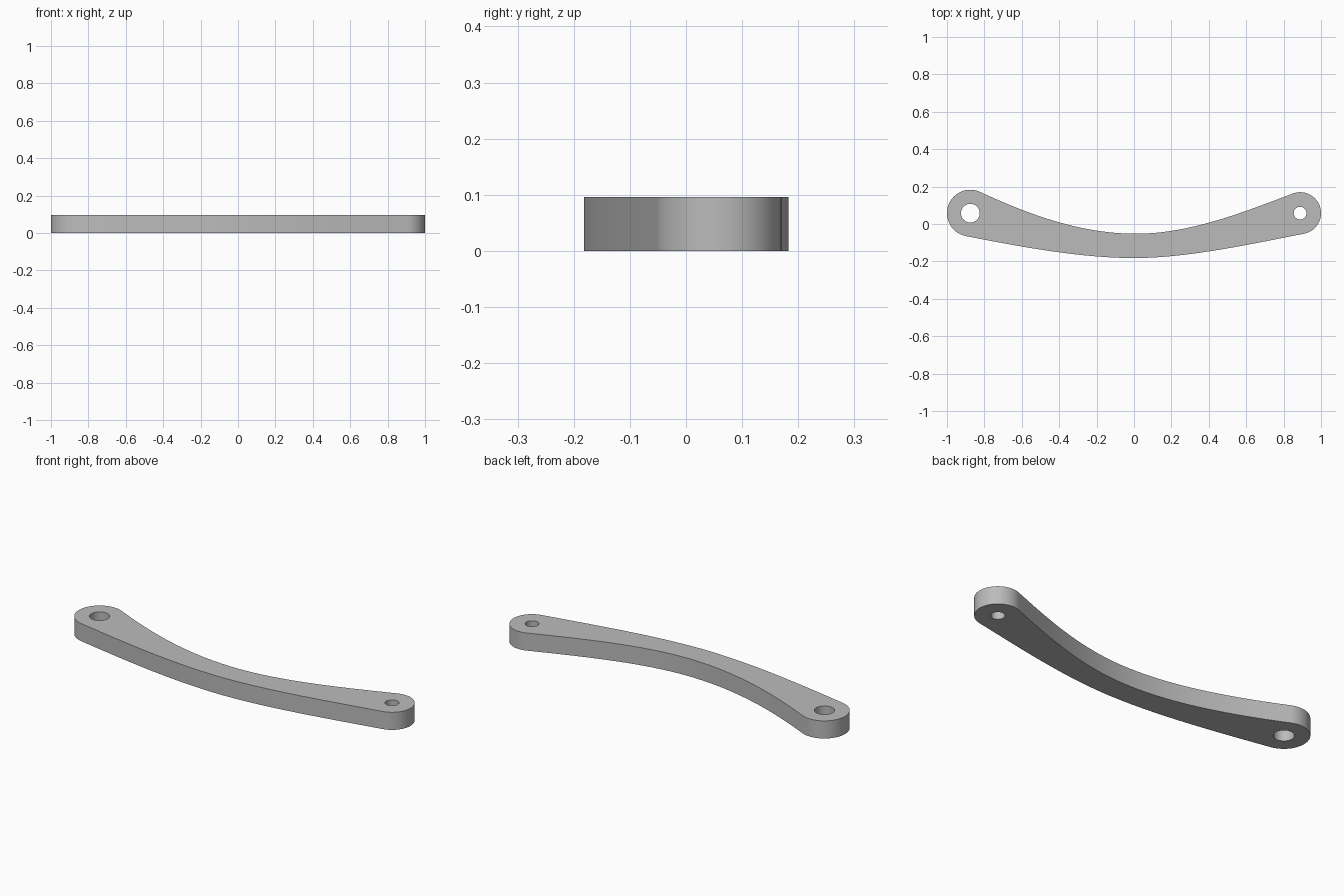
import bpy, bmesh
from math import sin, cos, tan, radians, tau
from mathutils import Vector
from mathutils.geometry import interpolate_bezier

if "Cube" in bpy.data.objects:
    bpy.data.objects.remove(bpy.data.objects["Cube"], do_unlink=True)

THICK = 0.096
LEFT_EYE, LEFT_R, LEFT_HOLE = Vector((-0.875, 0.058)), 0.125, 0.05
RIGHT_EYE, RIGHT_R, RIGHT_HOLE = Vector((0.888, 0.058)), 0.112, 0.034


def arc(centre, r, start, end, steps=40):
    """Points on a circular arc, angles in degrees."""
    angles = [radians(start + (end - start) * i / steps) for i in range(steps + 1)]
    return [centre + Vector((r * cos(a), r * sin(a))) for a in angles]


def sweep(start, angle_a, middle, angle_b, end, reach):
    """Smooth edge leaving two end arcs at a tangent, level in the middle."""
    ha = Vector((reach, -reach * tan(radians(angle_a))))
    hb = Vector((-reach, -reach * tan(radians(angle_b))))
    level = Vector((reach * 0.95, 0))
    first = interpolate_bezier(start, start + ha, middle - level, middle, 24)
    second = interpolate_bezier(middle, middle + level, end + hb, end, 24)
    return [Vector(p[:2]) for p in first + second[1:]]


# Bar outline: two round eyes joined by bowed edges
left_arc = arc(LEFT_EYE, LEFT_R, 65, 259)
right_arc = arc(RIGHT_EYE, RIGHT_R, -79, 111)
lower = sweep(left_arc[-1], 11, Vector((0, -0.182)), 11, right_arc[0], 0.3)
upper = sweep(left_arc[0], 25, Vector((0.01, -0.052)), 21, right_arc[-1], 0.29)
outline = left_arc + lower[1:-1] + right_arc + upper[-2:0:-1]

# Pin holes
holes = [arc(c, r, 0, 360, 48)[:-1]
         for c, r in ((LEFT_EYE, LEFT_HOLE), (RIGHT_EYE, RIGHT_HOLE))]

# Filled and extruded profile
profile = bpy.data.curves.new("bar_profile", "CURVE")
profile.dimensions = "2D"
profile.fill_mode = "BOTH"
profile.extrude = THICK / 2
for loop in [outline] + holes:
    spline = profile.splines.new("POLY")
    spline.points.add(len(loop) - 1)
    for point, p in zip(spline.points, loop):
        point.co = (p.x, p.y, 0, 1)
    spline.use_cyclic_u = True

helper = bpy.data.objects.new("bar_profile", profile)
bpy.context.collection.objects.link(helper)
mesh = bpy.data.meshes.new_from_object(
    helper.evaluated_get(bpy.context.evaluated_depsgraph_get()))
bpy.data.objects.remove(helper, do_unlink=True)

# Weld caps to walls and stand the bar on the ground
bm = bmesh.new()
bm.from_mesh(mesh)
bmesh.ops.remove_doubles(bm, verts=bm.verts, dist=0.0001)
bmesh.ops.translate(bm, verts=bm.verts, vec=(0, 0, THICK / 2))
bmesh.ops.recalc_face_normals(bm, faces=bm.faces)
bm.to_mesh(mesh)
bm.free()

# Plain grey finish
grey = bpy.data.materials.new("plain grey")
grey.use_nodes = True
colour = (0.5, 0.5, 0.5, 1)
grey.diffuse_color = colour
grey.node_tree.nodes["Principled BSDF"].inputs["Base Color"].default_value = colour
mesh.materials.clear()
mesh.materials.append(grey)

bar = bpy.data.objects.new("curved_link_bar", mesh)
bpy.context.collection.objects.link(bar)
bpy.ops.object.select_all(action="DESELECT")
bar.select_set(True)
bpy.context.view_layer.objects.active = bar
bpy.ops.object.shade_smooth_by_angle(angle=radians(30))
